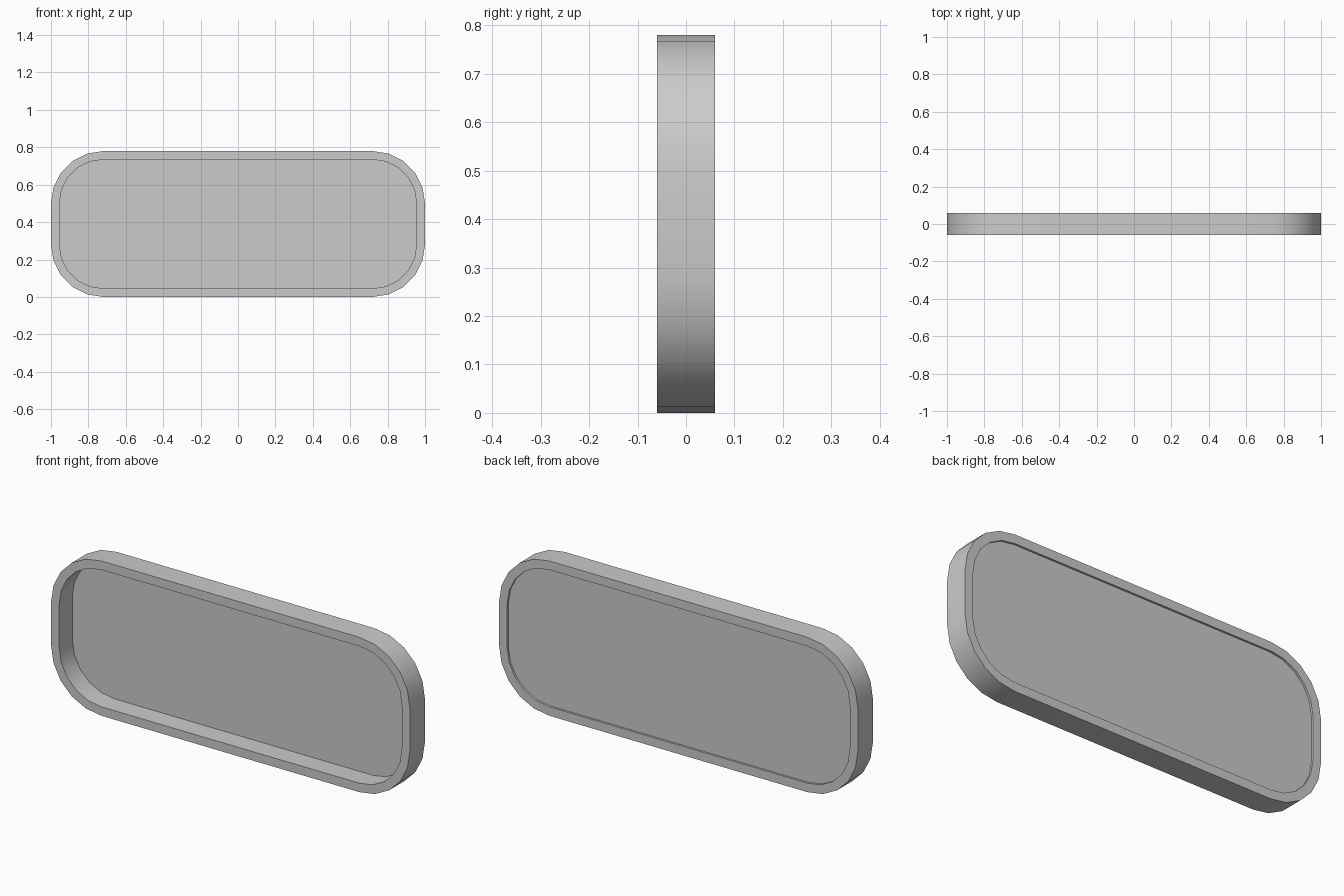
import bpy, bmesh, math

if "Cube" in bpy.data.objects:
    bpy.data.objects.remove(bpy.data.objects["Cube"])

W, H, D = 1.0, 0.78, 0.06      # half width, height, half depth
R, RIM, SEG = 0.28, 0.045, 5   # corner radius, rim width, corner segments


def outline(inset):
    """Rounded rectangle in x/z, counter-clockwise seen from the front."""
    pts = []
    r = R - inset
    centres = [(W - R, H - R), (R - W, H - R), (R - W, R), (W - R, R)]
    for q, (cx, cz) in enumerate(centres):
        for i in range(SEG + 1):
            a = math.pi / 2 * (q + i / SEG)
            pts.append((cx + r * math.cos(a), cz + r * math.sin(a)))
    return pts


def finish(name, bm):
    bmesh.ops.recalc_face_normals(bm, faces=bm.faces)
    me = bpy.data.meshes.new(name)
    bm.to_mesh(me)
    bm.free()
    ob = bpy.data.objects.new(name, me)
    bpy.context.collection.objects.link(ob)
    return ob


def smooth(ob, angle):
    bpy.ops.object.select_all(action='DESELECT')
    ob.select_set(True)
    bpy.context.view_layer.objects.active = ob
    bpy.ops.object.shade_smooth_by_angle(angle=math.radians(angle))


# Rim: rectangular section swept round the outline, edges softened
bm = bmesh.new()
loops = [[bm.verts.new((x, y, z)) for x, z in outline(inset)]
         for inset, y in [(0, -D), (0, D), (RIM, D), (RIM, -D)]]
n = len(loops[0])
for k in range(4):
    a, b = loops[k], loops[(k + 1) % 4]
    for i in range(n):
        j = (i + 1) % n
        bm.faces.new((a[i], a[j], b[j], b[i]))
sharp = [e for e in bm.edges if e.calc_face_angle(0) > math.radians(60)]
bmesh.ops.bevel(bm, geom=sharp, offset=0.01, segments=2, profile=0.5, affect='EDGES')
rim = finish("rim", bm)
smooth(rim, 50)

# Back panel: thin sheet set just inside the back of the rim
bm = bmesh.new()
face = bm.faces.new([bm.verts.new((x, 0.05, z)) for x, z in outline(RIM)])
ext = bmesh.ops.extrude_face_region(bm, geom=[face], use_keep_orig=True)
for v in ext["geom"]:
    if isinstance(v, bmesh.types.BMVert):
        v.co.y = 0.045
panel = finish("back_panel", bm)
smooth(panel, 30)
